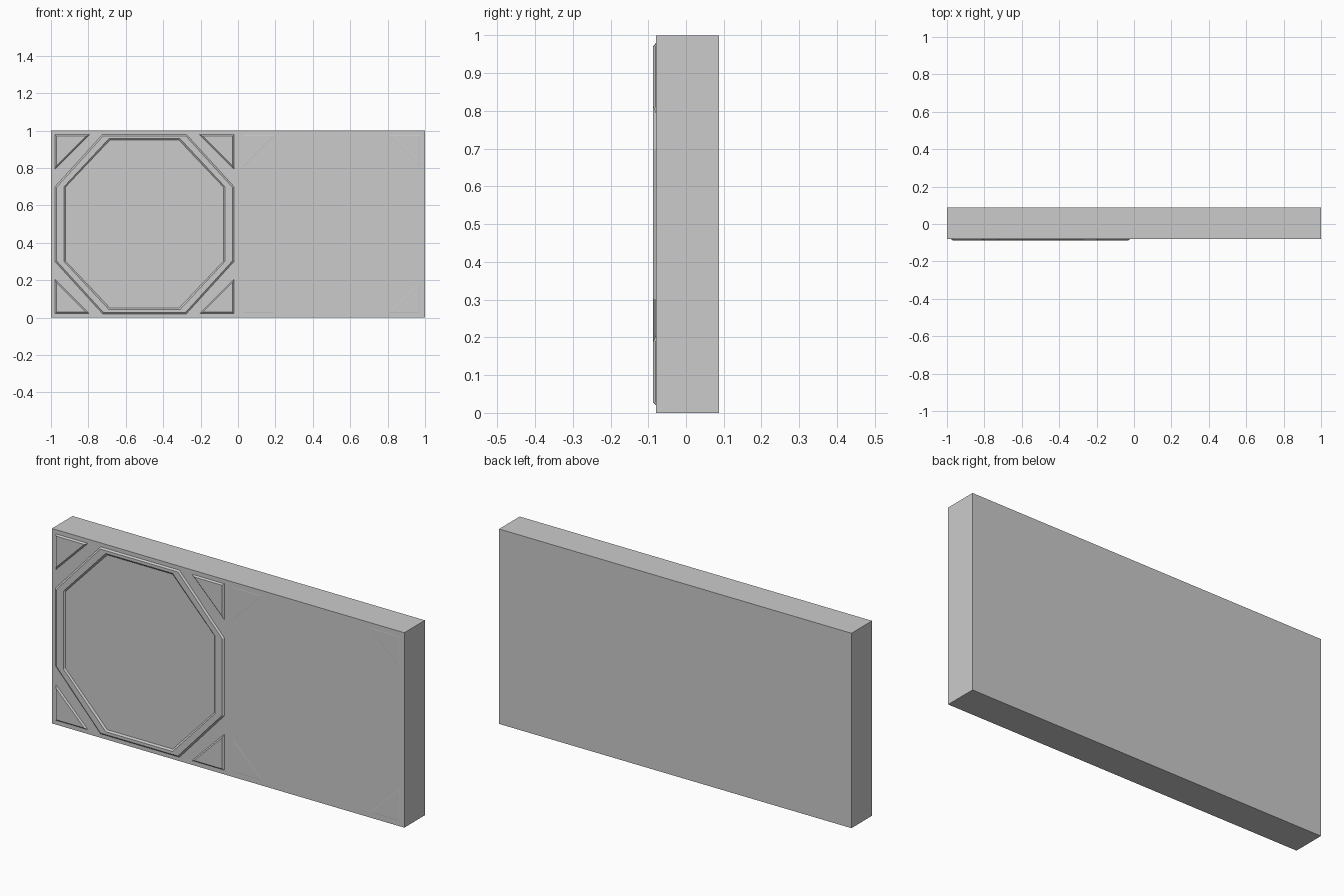
import bpy, bmesh

if "Cube" in bpy.data.objects:
    bpy.data.objects.remove(bpy.data.objects["Cube"])

BACK, FACE, RELIEF = 0.087, -0.08, -0.087


def finish(name, bm):
    bmesh.ops.recalc_face_normals(bm, faces=bm.faces)
    mesh = bpy.data.meshes.new(name)
    bm.to_mesh(mesh)
    bm.free()
    obj = bpy.data.objects.new(name, mesh)
    bpy.context.collection.objects.link(obj)
    return obj


def loft(name, loops, capped=False, closed=False):
    """Join (points, y) outlines in sequence; optionally cap the ends or close the tube."""
    bm = bmesh.new()
    rings = [[bm.verts.new((x, y, z)) for x, z in pts] for pts, y in loops]
    pairs = list(zip(rings, rings[1:]))
    if closed:
        pairs.append((rings[-1], rings[0]))
    for a, b in pairs:
        n = len(a)
        for i in range(n):
            j = (i + 1) % n
            bm.faces.new((a[i], a[j], b[j], b[i]))
    if capped:
        bm.faces.new(rings[0])
        bm.faces.new(rings[-1])
    return finish(name, bm)


def rect(x0, x1, z0, z1):
    return [(x0, z0), (x1, z0), (x1, z1), (x0, z1)]


def octagon(hx, hz, cx, cz):
    pts = [(hx, -cz), (hx, cz), (cx, hz), (-cx, hz),
           (-hx, cz), (-hx, -cz), (-cx, -hz), (cx, -hz)]
    return [(x - 0.5, z + 0.5) for x, z in pts]


def corner(centre_x, sx, sz, inset):
    """Right triangle tucked into one corner of a block."""
    near = 0.48 - inset
    far = 0.29 + 1.414 * inset + inset
    pts = [(near, near), (far, near), (near, far)]
    return [(centre_x + sx * x, 0.5 + sz * z) for x, z in pts]


# two wall blocks, side by side
for name, x0 in (("left_block", -1), ("right_block", 0)):
    r = rect(x0, x0 + 1, 0, 1)
    loft(name, [(r, BACK), (r, FACE)], capped=True)

# raised octagonal moulding with bevelled edges
loft("octagon_frame", [
    (octagon(0.482, 0.482, 0.225, 0.20), FACE + 0.002),
    (octagon(0.470, 0.472, 0.220, 0.197), RELIEF),
    (octagon(0.430, 0.457, 0.190, 0.20), RELIEF),
    (octagon(0.420, 0.446, 0.184, 0.197), FACE + 0.002)], closed=True)

# corner triangles: raised on the left block, almost flush on the right
for side, cx, top in (("left", -0.5, RELIEF), ("right", 0.5, FACE - 0.0004)):
    for sx in (-1, 1):
        for sz in (-1, 1):
            loft(side + "_corner_triangle", [
                (corner(cx, sx, sz, 0), FACE + 0.002),
                (corner(cx, sx, sz, 0.009), top)], capped=True)
